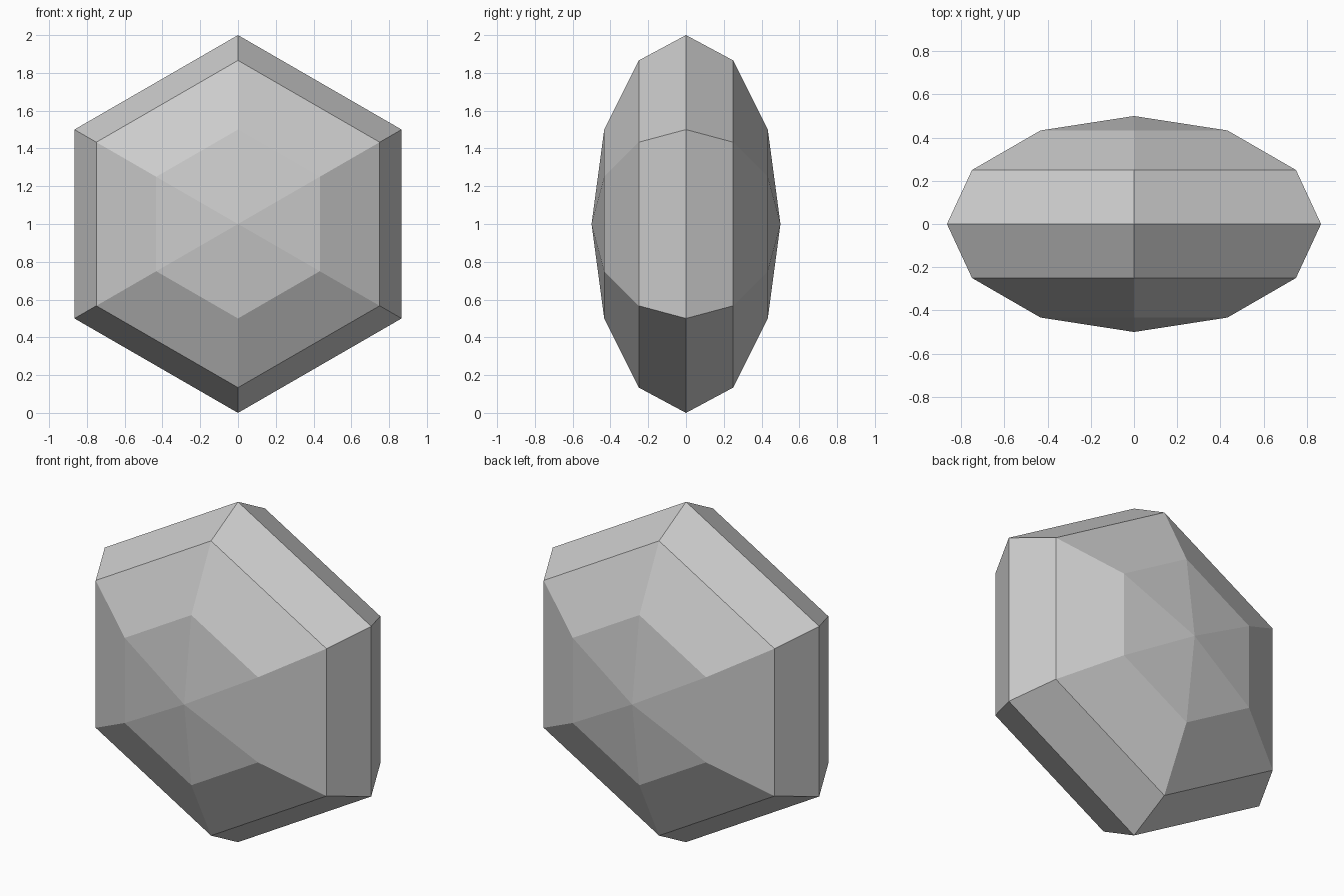
import bpy
import bmesh
from math import radians
from mathutils import Matrix

if "Cube" in bpy.data.objects:
    bpy.data.objects.remove(bpy.data.objects["Cube"])

# Faceted gem: six-sided, six-ring sphere lying on the y axis, flattened in depth
bm = bmesh.new()
bmesh.ops.create_uvsphere(bm, u_segments=6, v_segments=6, radius=1.0)
bmesh.ops.transform(bm, matrix=Matrix.Rotation(radians(90), 4, 'X'), verts=bm.verts)

# Make sure a corner of the hexagon points straight up
if max(v.co.z for v in bm.verts) < 0.99:
    bmesh.ops.transform(bm, matrix=Matrix.Rotation(radians(30), 4, 'Y'), verts=bm.verts)

# Flatten and stand on the ground
bmesh.ops.scale(bm, vec=(1.0, 0.5, 1.0), verts=bm.verts)
bmesh.ops.translate(bm, vec=(0, 0, 1), verts=bm.verts)
bmesh.ops.recalc_face_normals(bm, faces=bm.faces)

mesh = bpy.data.meshes.new("faceted_gem")
bm.to_mesh(mesh)
bm.free()
bpy.context.collection.objects.link(bpy.data.objects.new("faceted_gem", mesh))
